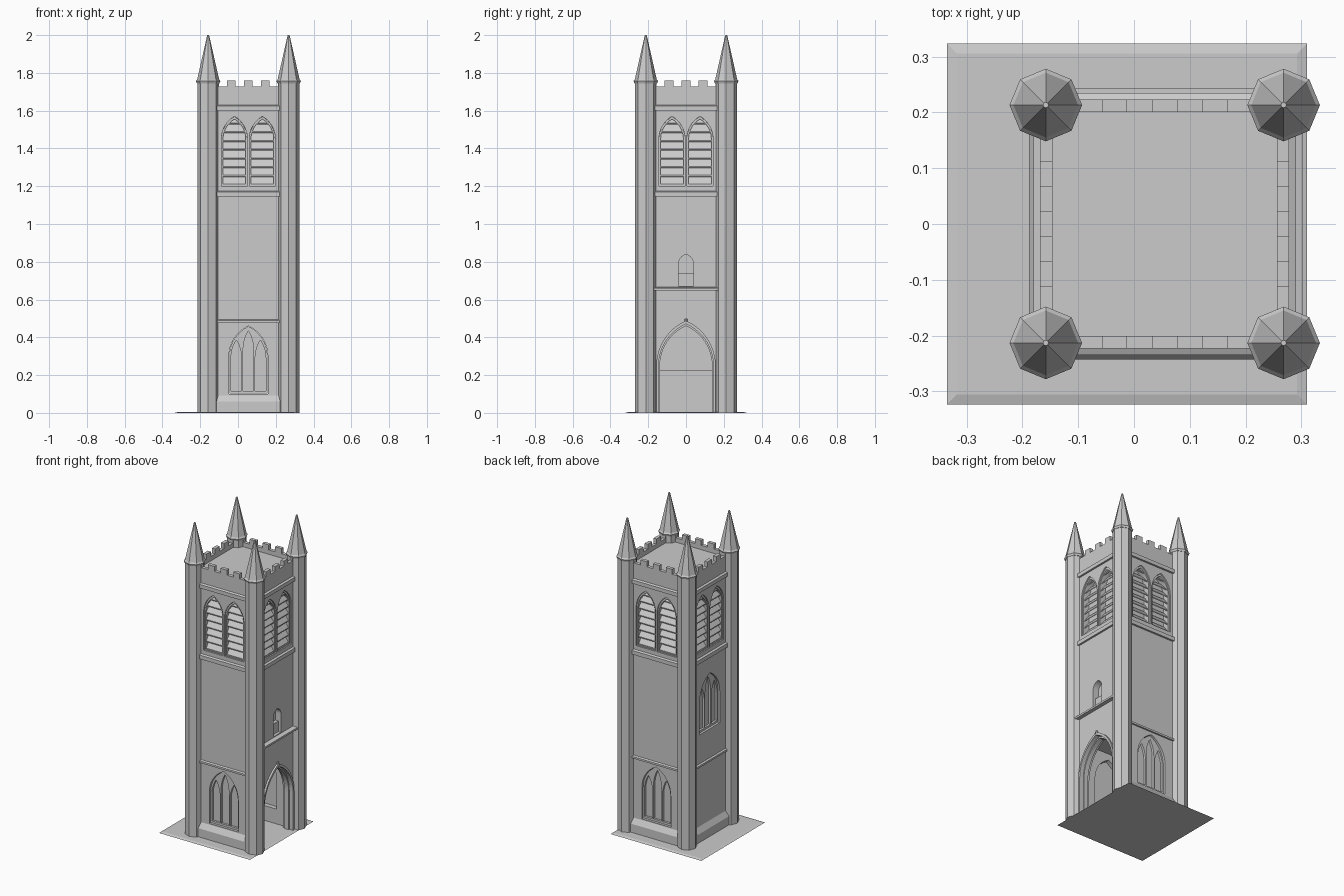
import bpy, bmesh
from math import sqrt, pi, atan2, cos, sin, radians
from mathutils import Matrix, Vector

cube = bpy.data.objects.get("Cube")
if cube:
    bpy.data.objects.remove(cube, do_unlink=True)

stone = bpy.data.materials.new("grey_stone")
stone.use_nodes = True
GREY = (0.6, 0.6, 0.6, 1)
stone.diffuse_color = GREY
bsdf = next(n for n in stone.node_tree.nodes if n.type == 'BSDF_PRINCIPLED')
bsdf.inputs["Base Color"].default_value = GREY

CENTRE = Vector((0.055, 0, 0))
FACE = 0.223      # distance from tower axis to the wall face
CORNER = 0.213    # turret centre offset
THICK = 0.06
SIDES = {"front": 0, "right_view": 90, "back": 180, "left_view": 270}


def side_matrix(side):
    return Matrix.Translation(CENTRE) @ Matrix.Rotation(radians(SIDES[side]), 4, 'Z')


def add_mesh(name, mesh, matrix=None):
    ob = bpy.data.objects.new(name, mesh)
    bpy.context.collection.objects.link(ob)
    mesh.materials.clear()
    mesh.materials.append(stone)
    mesh.shade_flat()
    if matrix:
        ob.matrix_world = matrix
    return ob


def plate(name, side, loops, outer, thick):
    """Flat panel on one side; the loops after the first are holes."""
    cu = bpy.data.curves.new(name + "_outline", 'CURVE')
    cu.dimensions = '2D'
    cu.fill_mode = 'BOTH'
    cu.extrude = thick / 2
    for loop in loops:
        sp = cu.splines.new('POLY')
        sp.points.add(len(loop) - 1)
        for p, (u, z) in zip(sp.points, loop):
            p.co = (u, z, 0, 1)
        sp.use_cyclic_u = True
    tmp = bpy.data.objects.new(name + "_tmp", cu)
    bpy.context.collection.objects.link(tmp)
    deps = bpy.context.evaluated_depsgraph_get()
    mesh = bpy.data.meshes.new_from_object(tmp.evaluated_get(deps))
    bpy.data.objects.remove(tmp, do_unlink=True)
    m = (side_matrix(side) @ Matrix.Translation((0, -(outer - thick / 2), 0))
         @ Matrix.Rotation(pi / 2, 4, 'X'))
    return add_mesh(name, mesh, m)


def prism(name, side, profile, u0, u1):
    """Profile of (distance out, height) points run along a side."""
    bm = bmesh.new()
    ends = [[bm.verts.new((u, -d, z)) for d, z in profile] for u in (u0, u1)]
    bm.faces.new(ends[0])
    bm.faces.new(ends[1][::-1])
    n = len(profile)
    for i in range(n):
        j = (i + 1) % n
        bm.faces.new((ends[0][i], ends[1][i], ends[1][j], ends[0][j]))
    bmesh.ops.recalc_face_normals(bm, faces=bm.faces)
    mesh = bpy.data.meshes.new(name)
    bm.to_mesh(mesh)
    bm.free()
    return add_mesh(name, mesh, side_matrix(side))


def cone(name, r1, r2, z0, z1, x, y):
    bm = bmesh.new()
    bmesh.ops.create_cone(bm, cap_ends=True, segments=8, radius1=r1, radius2=r2, depth=z1 - z0)
    mesh = bpy.data.meshes.new(name)
    bm.to_mesh(mesh)
    bm.free()
    return add_mesh(name, mesh, Matrix.Translation((x, y, (z0 + z1) / 2)))


def rect(w, z0, z1):
    return [(-w, z0), (w, z0), (w, z1), (-w, z1)]


def arch(u, w, z0, spring, peak, n=8):
    """Pointed arch outline centred on u."""
    h = peak - spring
    r = (w * w + h * h) / (2 * w)
    top = atan2(h, r - w)
    half = [(w, z0)] + [(w - r + r * cos(top * i / n), spring + r * sin(top * i / n))
                        for i in range(n)]
    return ([(u + a, z) for a, z in half] + [(u, peak)]
            + [(u - a, z) for a, z in reversed(half)])


def course(name, side, z0, z1, out):
    prism(name, side, [(FACE - 0.03, z0), (out, z0), (out, z1 - 0.008), (FACE - 0.005, z1),
                       (FACE - 0.03, z1)], -CORNER, CORNER)


def tracery_window(side, dz):
    """Three lights under one pointed arch."""
    def lift(loop):
        return [(u, z + dz) for u, z in loop]
    outer = lift(arch(0, 0.101, 0.102, 0.30, 0.458))
    lights = [lift(arch(0, 0.028, 0.115, 0.33, 0.435))]
    lights += [lift(arch(s * 0.064, 0.028, 0.115, 0.29, 0.385)) for s in (-1, 1)]
    plate(side + "_tracery", side, [outer] + lights, FACE - 0.012, 0.022)
    plate(side + "_glass", side, [outer], FACE - 0.026, 0.008)
    return lift(arch(0, 0.103, 0.10, 0.30, 0.46))


# Ground slab with a bevelled rim
bm = bmesh.new()
rings = []
for inset, z in ((0, 0), (0.018, 0.005)):
    x0, x1, y = -0.335 + inset, 0.31 - inset, 0.323 - inset
    rings.append([bm.verts.new(c) for c in ((x0, -y, z), (x1, -y, z), (x1, y, z), (x0, y, z))])
bm.faces.new(rings[0][::-1])
bm.faces.new(rings[1])
for i in range(4):
    j = (i + 1) % 4
    bm.faces.new((rings[0][i], rings[0][j], rings[1][j], rings[1][i]))
base = bpy.data.meshes.new("ground_slab")
bm.to_mesh(base)
bm.free()
add_mesh("ground_slab", base)

# Corner turrets with caps and spires
for sx in (-1, 1):
    for sy in (-1, 1):
        x, y = CENTRE.x + sx * CORNER, sy * CORNER
        cone("turret", 0.057, 0.057, 0, 1.752, x, y)
        cone("turret_cap", 0.060, 0.065, 1.745, 1.757, x, y)
        cone("turret_cap_top", 0.065, 0.058, 1.757, 1.766, x, y)
        cone("spire", 0.058, 0.005, 1.766, 2.0, x, y)

for side in SIDES:
    holes = []
    # Paired louvred belfry openings
    for s in (-1, 1):
        u = s * 0.074
        holes.append(arch(u, 0.069, 1.202, 1.45, 1.57))
        plate("belfry_frame", side, [arch(u, 0.0685, 1.2025, 1.45, 1.569),
                                     arch(u, 0.060, 1.208, 1.45, 1.555)], FACE - 0.008, 0.05)
        plate("belfry_backing", side, [arch(u, 0.069, 1.202, 1.45, 1.57)], FACE - 0.05, 0.008)
        for i in range(8):
            z = 1.206 + i * 0.0462
            prism("louvre", side, [(FACE - 0.014, z), (FACE - 0.014, z + 0.006),
                                   (FACE - 0.042, z + 0.044), (FACE - 0.042, z + 0.036)],
                  u - 0.0615, u + 0.0615)

    # Lower openings
    if side == "right_view":
        holes.append(arch(0, 0.145, 0.004, 0.25, 0.47, 12))
        niche = arch(0, 0.039, 0.672, 0.79, 0.838)
        holes.append(niche)
        plate("niche_back", side, [niche], FACE - 0.04, 0.015)
        plate("niche_step", side, [rect(0.039, 0.672, 0.74)], FACE - 0.018, 0.03)
        hood = arch(0, 0.157, 0.0, 0.25, 0.488, 12) + arch(0, 0.145, 0.0, 0.25, 0.47, 12)[::-1]
        plate("arch_hood", side, [hood], FACE + 0.012, 0.03)
        inner = arch(0, 0.147, 0.0, 0.25, 0.472, 12) + arch(0, 0.138, 0.0, 0.25, 0.46, 12)[::-1]
        plate("arch_inner_order", side, [inner], FACE - 0.015, 0.03)
        cone("arch_finial", 0.010, 0.006, 0.48, 0.50, CENTRE.x + FACE + 0.006, 0)
        course("arch_string", side, 0.648, 0.668, 0.248)
    else:
        holes.append(tracery_window(side, 0.58 if side == "left_view" else 0))
        course("lower_string", side, 0.477, 0.497, FACE + 0.010)
        prism("plinth", side, [(FACE - 0.03, 0), (FACE + 0.02, 0), (FACE + 0.02, 0.06),
                               (FACE - 0.002, 0.096), (FACE - 0.03, 0.096)], -CORNER, CORNER)

    # Wall panel, string courses
    plate(side + "_wall", side, [rect(CORNER, 0, 1.66)] + holes, FACE, THICK)
    course("belfry_string", side, 1.145, 1.178, FACE + 0.012)
    course("upper_string", side, 1.60, 1.632, FACE + 0.012)

    # Battlemented parapet
    top = []
    for i in range(-2, 3):
        a, b = i * 0.09 - 0.0225, i * 0.09 + 0.0225
        top += [(a, 1.728), (a, 1.76), (b, 1.76), (b, 1.728)]
    outline = [(CORNER, 1.728), (CORNER, 1.62), (-CORNER, 1.62), (-CORNER, 1.728)]
    plate(side + "_parapet", side, [top + outline], FACE, 0.022)

# Roof and porch ceiling
for name, z0, z1 in (("roof", 1.67, 1.70), ("porch_ceiling", 0.50, 0.52)):
    prism(name, "front", [(-0.21, z0), (0.21, z0), (0.21, z1), (-0.21, z1)], -0.21, 0.21)

# Porch interior: thickened lower wall and small door
prism("inner_ledge", "left_view", [(0.14, 0), (0.17, 0), (0.17, 0.225), (0.14, 0.225)],
      -0.17, 0.17)
plate("inner_door", "left_view", [arch(-0.112, 0.034, 0.005, 0.12, 0.16)], 0.142, 0.008)
